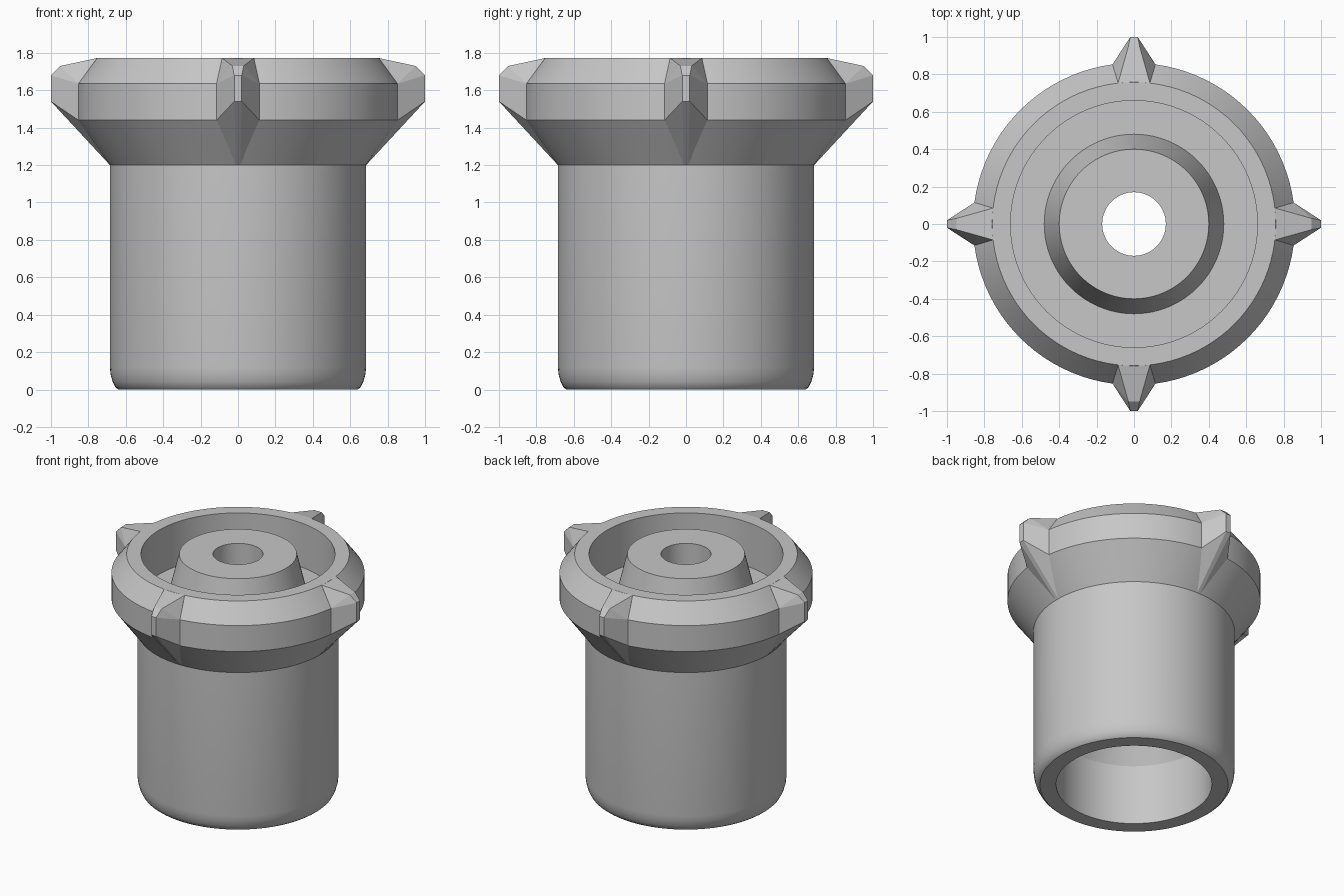
import bpy, bmesh
from math import pi, radians
from mathutils import Matrix

cube = bpy.data.objects.get("Cube")
if cube:
    bpy.data.objects.remove(cube)

grey = bpy.data.materials.new("plain grey")
grey.use_nodes = True
colour = (0.57, 0.57, 0.57, 1)
grey.diffuse_color = colour
grey.node_tree.nodes["Principled BSDF"].inputs["Base Color"].default_value = colour


def add_object(name, bm):
    bmesh.ops.recalc_face_normals(bm, faces=bm.faces)
    mesh = bpy.data.meshes.new(name)
    bm.to_mesh(mesh)
    bm.free()
    mesh.materials.append(grey)
    obj = bpy.data.objects.new(name, mesh)
    bpy.context.collection.objects.link(obj)
    return obj


def lathe(name, profile, steps=96):
    """Turn a closed (radius, height) profile around z."""
    bm = bmesh.new()
    verts = [bm.verts.new((r, 0, z)) for r, z in profile]
    edges = [bm.edges.new((v, verts[i - 1])) for i, v in enumerate(verts)]
    bmesh.ops.spin(bm, geom=verts + edges, cent=(0, 0, 0), axis=(0, 0, 1),
                   angle=2 * pi, steps=steps, use_merge=True)
    bmesh.ops.remove_doubles(bm, verts=bm.verts, dist=1e-4)
    obj = add_object(name, bm)
    bpy.ops.object.select_all(action='DESELECT')
    obj.select_set(True)
    bpy.context.view_layer.objects.active = obj
    bpy.ops.object.shade_smooth_by_angle(angle=radians(28))
    return obj


TOP = 1.772
SHOULDER = 1.44

lathe("hollow_body", [
    # rounded foot, barrel and flared collar
    (0.64, 0), (0.655, 0.012), (0.67, 0.04), (0.681, 0.08), (0.685, 0.12),
    (0.685, 1.2), (0.861, SHOULDER), (0.861, 1.635), (0.758, TOP),
    # ring groove and tapered hub
    (0.66, TOP), (0.66, SHOULDER), (0.48, SHOULDER), (0.4, TOP), (0.17, TOP),
    # bore and lower cavity
    (0.17, 1.1), (0.53, 0.45), (0.53, 0),
])

# Half section of one lug: (radius, half width, height)
lug_points = [
    (1.0, 0.02, 1.54), (1.0, 0.02, 1.68), (0.95, 0.03, 1.73),
    (0.754, 0.085, TOP), (0.853, 0.115, 1.635), (0.853, 0.115, SHOULDER),
    (0.685, 0.012, 1.2),
]
for i, side in enumerate(("left", "back", "right", "front")):
    bm = bmesh.new()
    for r, w, z in lug_points:
        for sign in (-1, 1):
            bm.verts.new((r, sign * w, z))
    bmesh.ops.convex_hull(bm, input=bm.verts)
    bmesh.ops.dissolve_limit(bm, angle_limit=radians(1), verts=bm.verts, edges=bm.edges)
    bmesh.ops.rotate(bm, verts=bm.verts, matrix=Matrix.Rotation(i * pi / 2, 3, 'Z'))
    add_object(side + "_lug", bm)
